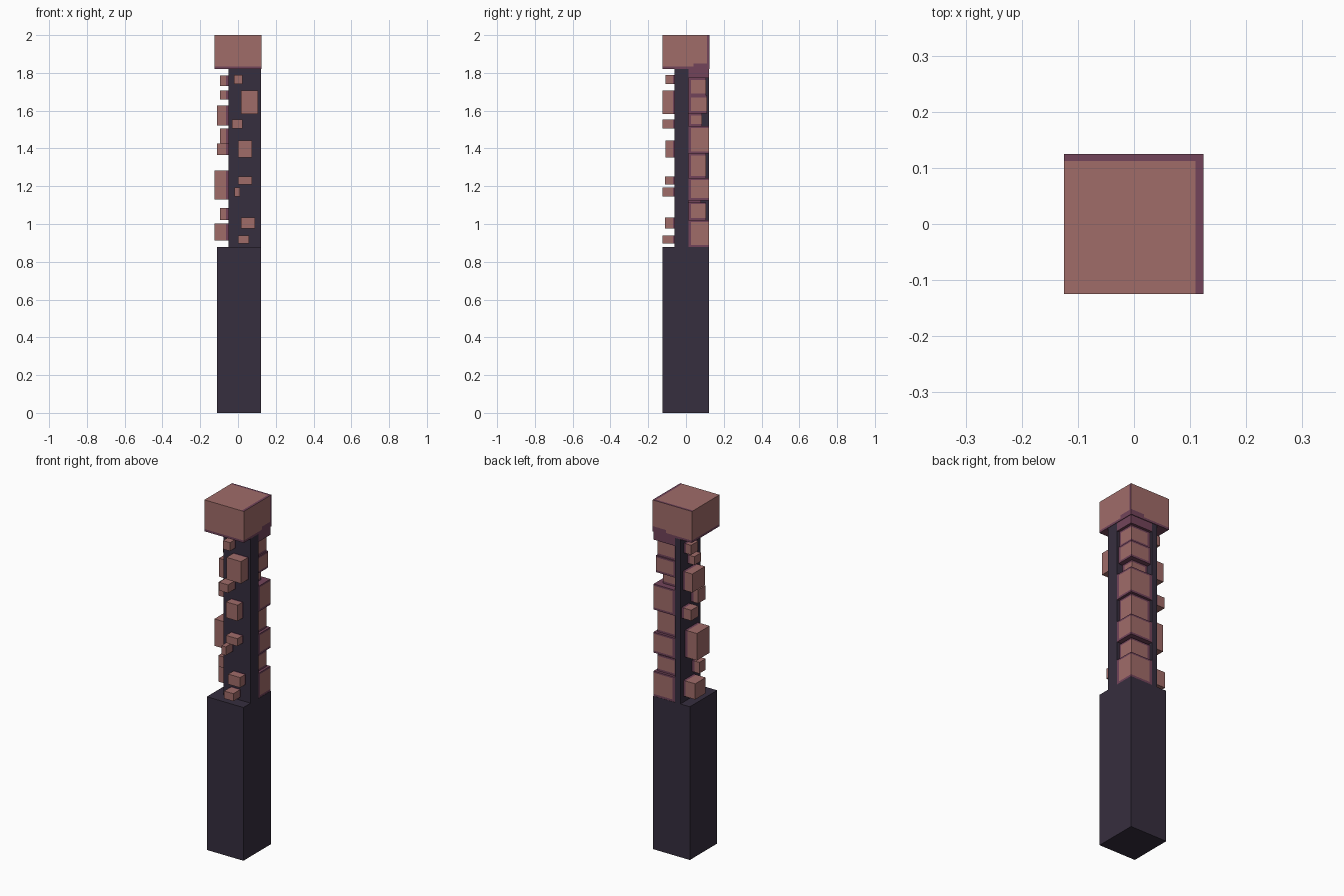
import bpy, bmesh
from mathutils import Vector

if "Cube" in bpy.data.objects:
    bpy.data.objects.remove(bpy.data.objects["Cube"], do_unlink=True)


def material(name, rgb):
    lin = [((c / 255 + 0.055) / 1.055) ** 2.4 for c in rgb] + [1.0]
    m = bpy.data.materials.new(name)
    m.use_nodes = True
    m.diffuse_color = lin
    m.node_tree.nodes["Principled BSDF"].inputs["Base Color"].default_value = lin
    return m


DARK = material("dark charcoal", (54, 46, 62))
RED = material("dusty red", (160, 108, 105))
PURPLE = material("plum purple", (114, 68, 90))


def finish(name, bm, mats):
    me = bpy.data.meshes.new(name)
    bm.to_mesh(me)
    bm.free()
    for m in mats:
        me.materials.append(m)
    ob = bpy.data.objects.new(name, me)
    bpy.context.collection.objects.link(ob)
    return ob


def box(name, lo, hi, mats, cuts=(), rule=None):
    """Box between two corners, sliced at (axis, value) cuts and coloured by a rule."""
    lo, hi = Vector(lo), Vector(hi)
    bm = bmesh.new()
    bmesh.ops.create_cube(bm, size=1)
    for v in bm.verts:
        v.co = Vector([(lo[i] + hi[i]) / 2 + v.co[i] * (hi[i] - lo[i]) for i in range(3)])
    for axis, value in cuts:
        no = Vector([float(i == axis) for i in range(3)])
        bmesh.ops.bisect_plane(bm, geom=bm.verts[:] + bm.edges[:] + bm.faces[:],
                               plane_co=no * value, plane_no=no, dist=1e-5)
    bm.normal_update()
    if rule:
        for f in bm.faces:
            f.material_index = int(rule(f.calc_center_median(), f.normal))
    return finish(name, bm, mats)


# Handle base
box("base", (-0.11, -0.125, 0), (0.122, 0.122, 0.877), [DARK])

# L-shaped shaft, open at the back left corner
profile = [(-0.05, -0.06), (0.122, -0.06), (0.122, 0.012),
           (-0.016, 0.012), (-0.016, 0.122), (-0.05, 0.122)]
bm = bmesh.new()
face = bm.faces.new([bm.verts.new((x, y, 0.877)) for x, y in profile])
top = bmesh.ops.extrude_face_region(bm, geom=[face])["geom"]
bmesh.ops.translate(bm, vec=(0, 0, 0.943),
                    verts=[v for v in top if isinstance(v, bmesh.types.BMVert)])
bmesh.ops.recalc_face_normals(bm, faces=bm.faces[:])
finish("shaft", bm, [DARK])


# Cap with plum trim along the lower, back and left edges
def cap_rule(c, n):
    if n.z < -0.5:
        return True
    if n.z > 0.5:
        return c.x > 0.11 or c.y > 0.112
    corner = c.x > 0.04 and c.y > 0.04 and c.z < 1.85
    return c.z < 1.833 or corner or (n.x > 0.5 and c.y > 0.112)


box("cap", (-0.125, -0.125, 1.82), (0.124, 0.125, 2.0), [RED, PURPLE],
    [(0, 0.11), (0, 0.04), (1, 0.112), (1, 0.04), (2, 1.833), (2, 1.85)], cap_rule)

# Plum collar under the cap
box("collar", (-0.016, 0.012, 1.772), (0.121, 0.121, 1.82), [PURPLE])

# Stacked blocks filling the open corner: bottom, top, reach
stack = [(0.877, 1.02, 0.121), (1.02, 1.115, 0.106), (1.125, 1.243, 0.121),
         (1.243, 1.372, 0.106), (1.372, 1.518, 0.121), (1.518, 1.585, 0.085),
         (1.585, 1.68, 0.112), (1.68, 1.772, 0.106)]
for i, (z0, z1, r) in enumerate(stack):
    a, b = z0 + 0.012, z1 - 0.01

    def stack_rule(c, n, a=a, b=b):
        if abs(n.z) > 0.5 or not a < c.z < b:
            return True
        return c.y < 0.026 if n.x > 0.5 else c.x < 0.0

    box(f"corner_block_{i + 1}", (-0.016, 0.012, z0), (r, r, z1), [RED, PURPLE],
        [(0, 0.0), (1, 0.026), (2, a), (2, b)], stack_rule)
# Core between separated corner blocks
box("corner_core", (-0.016, 0.012, 0.88), (0.08, 0.08, 1.8), [PURPLE])

# Front studs: x range, z range, outer y
front = [(-0.02, 0.025, 1.74, 1.788, -0.108), (0.015, 0.107, 1.582, 1.708, -0.125),
         (-0.033, 0.025, 1.506, 1.553, -0.125), (0.0, 0.073, 1.352, 1.443, -0.108),
         (0.0, 0.073, 1.209, 1.252, -0.11), (-0.018, 0.01, 1.145, 1.194, -0.125),
         (0.015, 0.09, 0.976, 1.034, -0.11), (0.0, 0.058, 0.896, 0.939, -0.125)]
for i, (x0, x1, z0, z1, y) in enumerate(front):
    box(f"front_stud_{i + 1}", (x0, y, z0), (x1, -0.058, z1), [RED, PURPLE],
        [(1, -0.068)], lambda c, n: c.y > -0.068)

# Right side studs: y range, z range, outer x
side = [(0.025, 0.09, 1.73, 1.785, -0.095), (0.0, 0.06, 1.66, 1.708, -0.095),
        (-0.015, 0.1, 1.522, 1.628, -0.11), (-0.04, 0.025, 1.427, 1.505, -0.095),
        (0.045, 0.11, 1.364, 1.425, -0.11), (-0.035, 0.08, 1.13, 1.284, -0.125),
        (-0.042, 0.015, 1.022, 1.086, -0.095), (0.0, 0.095, 0.912, 1.002, -0.125)]
for i, (y0, y1, z0, z1, x) in enumerate(side):
    box(f"side_stud_{i + 1}", (x, y0, z0), (-0.048, y1, z1), [RED, PURPLE],
        [(0, -0.064)], lambda c, n: c.x > -0.064)
